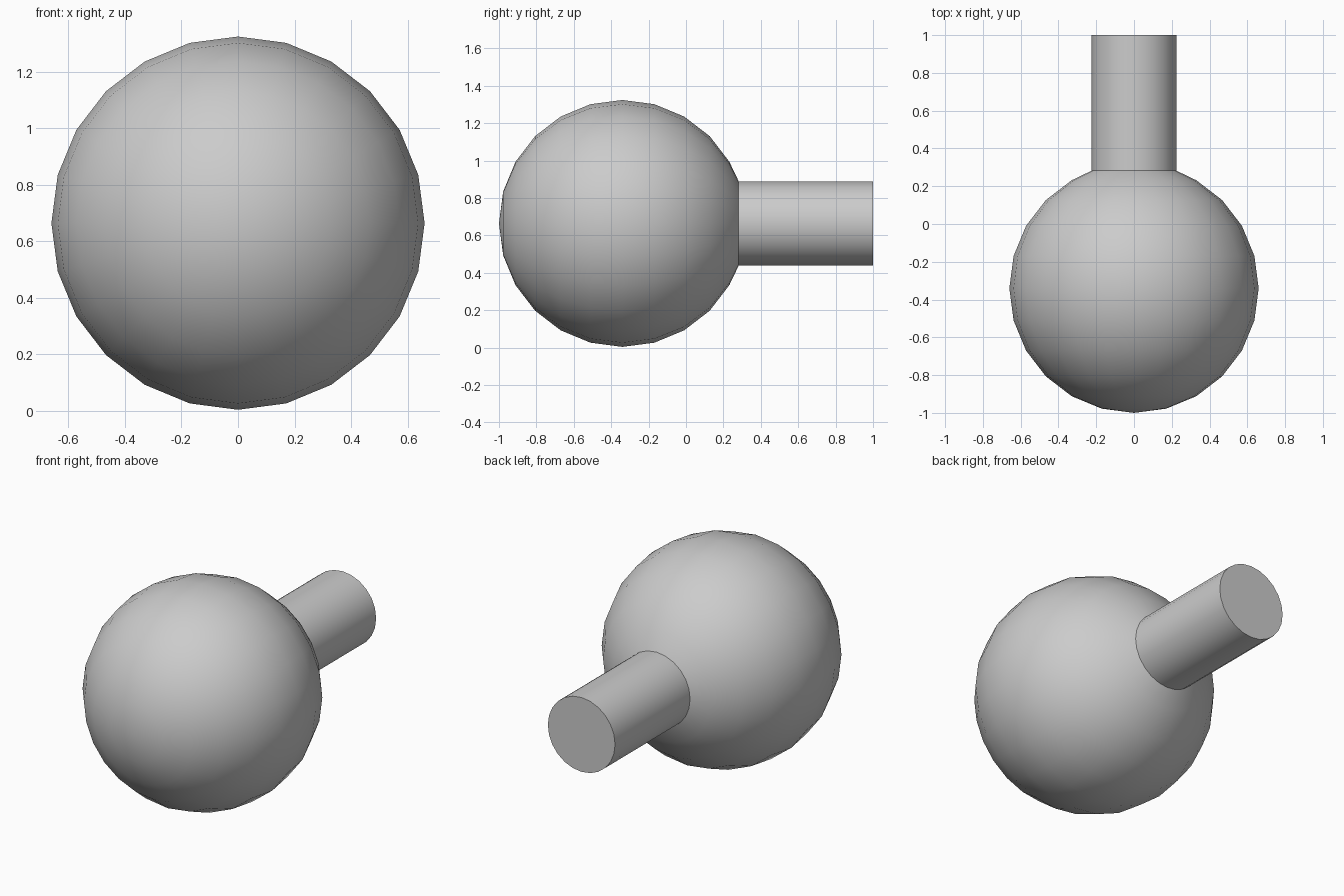
import bpy, bmesh
from math import sin, cos, pi, radians

if "Cube" in bpy.data.objects:
    bpy.data.objects.remove(bpy.data.objects["Cube"])

SEG = 24
R, CY, CZ = 0.66, -0.34, 0.664      # ball radius and centre
PEG_R, NECK_Y, END_Y = 0.225, 0.282, 1.0

# profile (radius, y): ball in 15 degree steps, then neck and peg
profile = [(R * sin(radians(a)), CY - R * cos(radians(a))) for a in range(15, 121 + 30, 15)]
profile = [p for p in profile if p[1] < NECK_Y - 0.02]
profile += [(PEG_R, NECK_Y), (PEG_R, END_Y)]

bm = bmesh.new()
rings = [[bm.verts.new((r * sin(2 * pi * i / SEG), y, CZ + r * cos(2 * pi * i / SEG)))
          for i in range(SEG)] for r, y in profile]
pole = bm.verts.new((0, CY - R, CZ))

# front pole fan, side bands, flat peg end
for i in range(SEG):
    j = (i + 1) % SEG
    bm.faces.new((pole, rings[0][i], rings[0][j]))
    for a, b in zip(rings, rings[1:]):
        bm.faces.new((a[i], b[i], b[j], a[j]))
bm.faces.new(rings[-1])
bmesh.ops.recalc_face_normals(bm, faces=bm.faces[:])

mesh = bpy.data.meshes.new("ball_with_peg")
bm.to_mesh(mesh)
bm.free()
obj = bpy.data.objects.new("ball_with_peg", mesh)
bpy.context.collection.objects.link(obj)

# smooth surfaces, sharp neck and peg rim
bpy.context.view_layer.objects.active = obj
obj.select_set(True)
bpy.ops.object.shade_smooth_by_angle(angle=radians(30))
